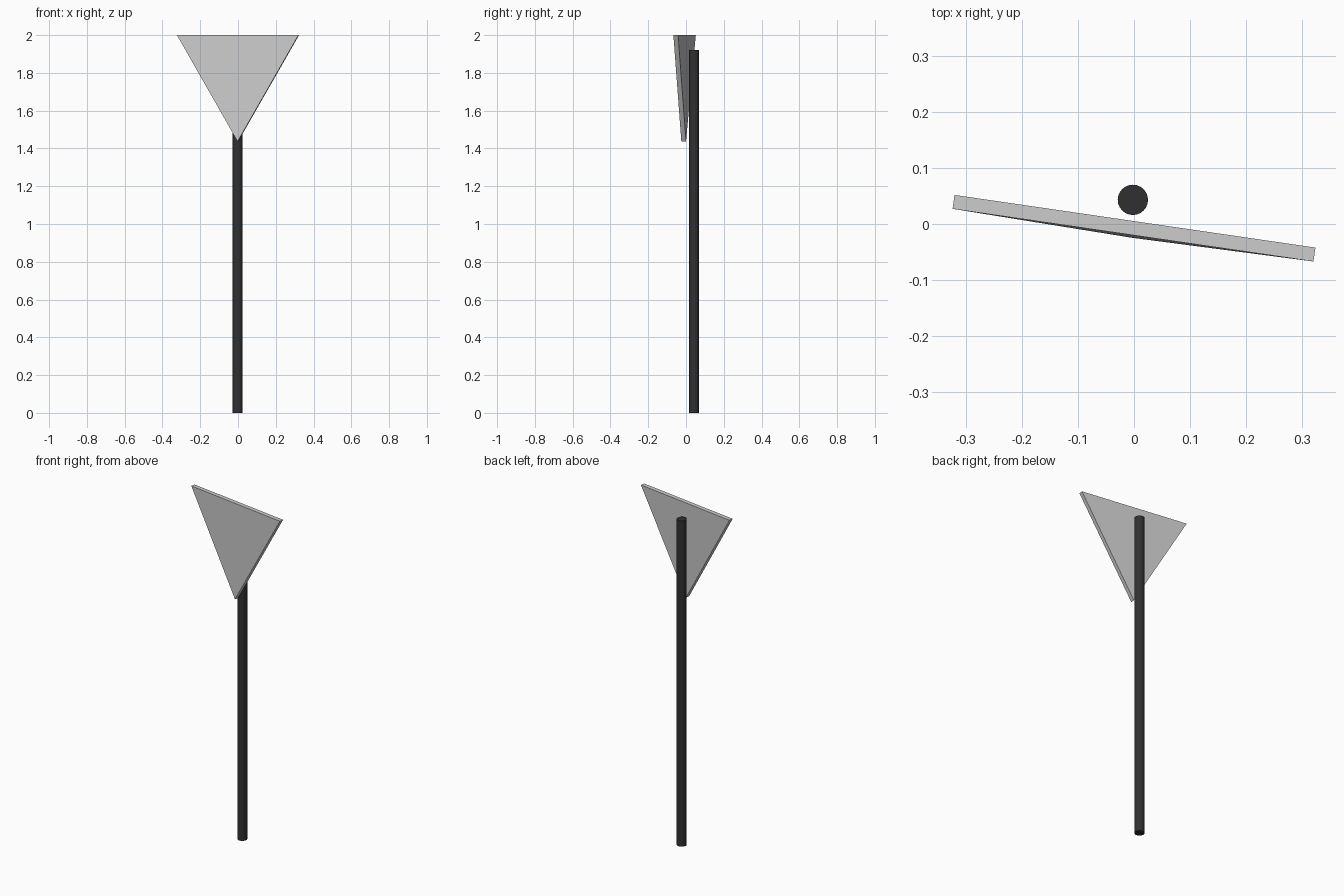
import bpy, bmesh, math
from mathutils import Matrix

if "Cube" in bpy.data.objects:
    bpy.data.objects.remove(bpy.data.objects["Cube"])

# Round dark pole behind the plate
bpy.ops.mesh.primitive_cylinder_add(vertices=24, radius=0.027, depth=1.92,
                                    location=(-0.002, 0.043, 0.96))
pole = bpy.context.object
pole.name = "pole"
bpy.ops.object.shade_smooth_by_angle(angle=math.radians(40))
dark = bpy.data.materials.new("dark_metal")
dark.diffuse_color = (0.03, 0.03, 0.03, 1)
dark.use_nodes = True
dark.node_tree.nodes["Principled BSDF"].inputs["Base Color"].default_value = dark.diffuse_color
pole.data.materials.append(dark)

# Triangular plate, point down, extruded to its thickness
half_width, height, thickness = 0.325, 0.563, 0.025
bm = bmesh.new()
corners = [(-half_width, 0), (0, -height), (half_width, 0)]
face = bm.faces.new([bm.verts.new((x, -thickness / 2, z)) for x, z in corners])
ext = bmesh.ops.extrude_face_region(bm, geom=[face])
verts = [v for v in ext["geom"] if isinstance(v, bmesh.types.BMVert)]
bmesh.ops.translate(bm, verts=verts, vec=(0, thickness, 0))
bmesh.ops.recalc_face_normals(bm, faces=bm.faces)

# Slight turn on the pole and slight backward lean of the lower point
bm.transform(Matrix.Translation((0, -0.0075, 2.0))
             @ Matrix.Rotation(math.radians(-8.3), 4, 'Z')
             @ Matrix.Rotation(math.radians(-0.5), 4, 'X'))
for v in bm.verts:
    v.co.z = min(v.co.z, 2.0)
mesh = bpy.data.meshes.new("sign_plate")
bm.to_mesh(mesh)
bm.free()
plate = bpy.data.objects.new("sign_plate", mesh)
bpy.context.collection.objects.link(plate)
